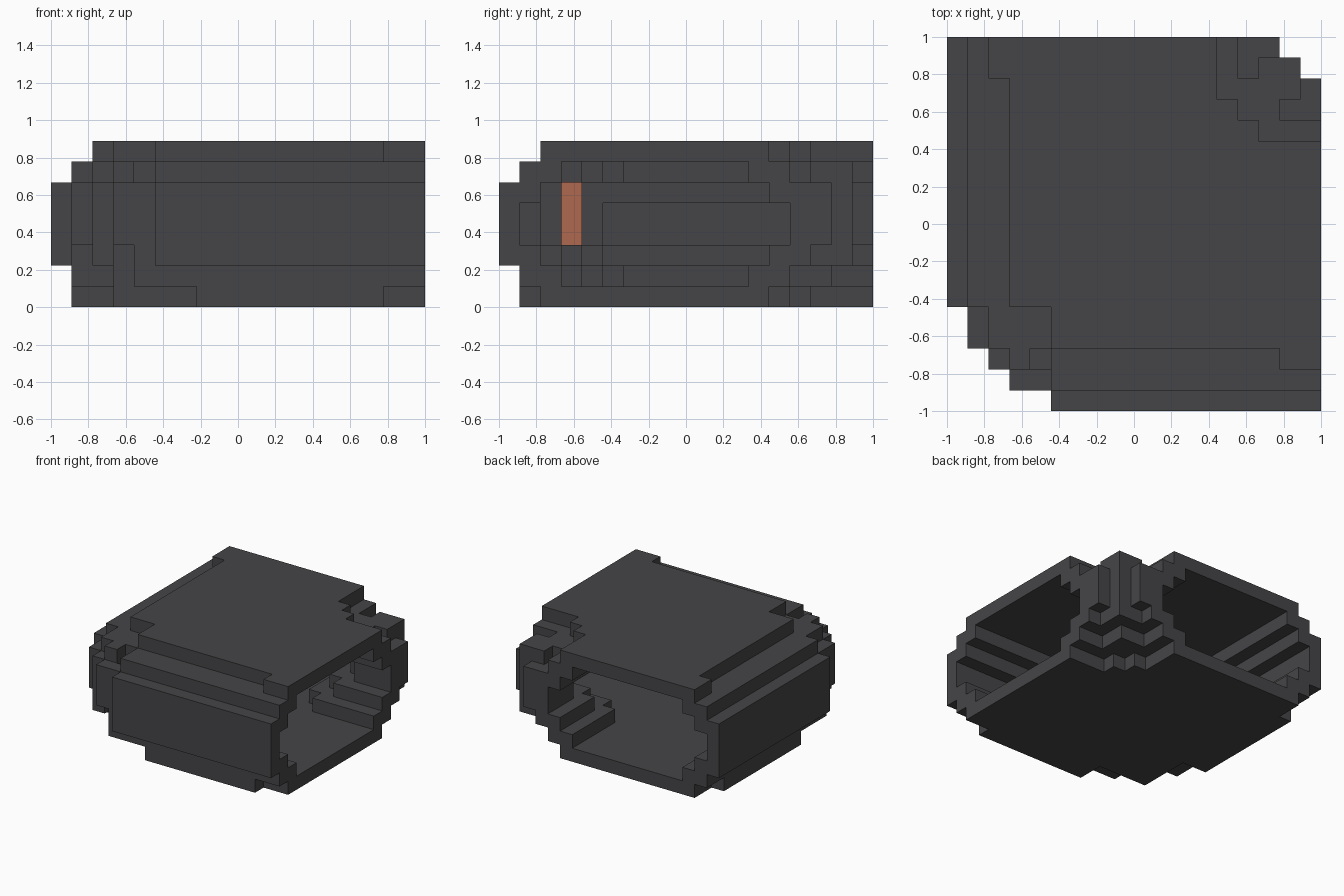
import bpy
import bmesh
from mathutils import Vector

cube = bpy.data.objects.get("Cube")
if cube:
    bpy.data.objects.remove(cube, do_unlink=True)

SIZE = 18          # blocks along the longest side
UNIT = 2 / SIZE    # edge of one block


def make_material(name, colour):
    mat = bpy.data.materials.new(name)
    mat.use_nodes = True
    mat.diffuse_color = colour
    mat.node_tree.nodes["Principled BSDF"].inputs["Base Color"].default_value = colour
    return mat


GREY = make_material("dark grey metal", (0.06, 0.06, 0.064, 1))
RUST = make_material("rust orange", (0.43, 0.14, 0.08, 1))


def beyond(i, j, steps):
    """Stepped outer corner of the bend, mirrored over the diagonal."""
    return any((i >= a and j >= b) or (i >= b and j >= a) for a, b in steps)


def within(i, j, steps):
    """Stepped inner corner of the bend, mirrored over the diagonal."""
    return any((i < a and j < b) or (i < b and j < a) for a, b in steps)


# Per layer: outer corner steps and inner corner steps of the casing
MIDDLE = ([(0, 5), (1, 3), (2, 2)], [(16, SIZE), (17, 17)])
SHELL = [
    ([(3, 3)], [(13, SIZE), (14, 15)]),
    ([(1, 4), (3, 3)], [(14, SIZE), (16, 16)]),
    ([(0, 5), (1, 4), (3, 3)], [(15, SIZE), (17, 17)]),
    MIDDLE, MIDDLE, MIDDLE,
    ([(1, 5), (2, 3)], [(14, SIZE), (16, 16)]),
    ([(3, 5)], [(13, SIZE), (14, 15)]),
]

# The same for the tunnel through it
NARROW = ([(3, 6), (4, 5)], [(12, SIZE), (13, 13)])
WIDE = ([(1, 5), (2, 4), (3, 3)], [(14, SIZE), (15, 15)])
TUNNEL = {
    1: NARROW,
    2: ([(2, 5), (3, 4)], [(13, SIZE), (14, 14)]),
    3: WIDE, 4: WIDE,
    5: ([(2, 4), (3, 3)], [(13, SIZE), (14, 14)]),
    6: NARROW,
}


def solid(i, j, k):
    if not (0 <= i < SIZE and 0 <= j < SIZE and 0 <= k < len(SHELL)):
        return False
    low, high = min(i, j), max(i, j)
    outer, inner = SHELL[k]
    filled = beyond(i, j, outer) and within(i, j, inner)
    # end flanges and the wide sole under the floor
    if k in (0, 7) and high >= 16 and low >= 2:
        filled = low < 13
    if k == 0 and low >= 1 and 7 <= high < 16 and low < 3:
        filled = True
    # small corner bumps and notches
    if k == 2 and (i, j) == (2, 2):
        filled = True
    if k == 6 and (i, j) == (4, 2):
        filled = False
    if k == 6 and low >= 15 and high < 17:
        filled = True
    if k in TUNNEL:
        outer, inner = TUNNEL[k]
        if beyond(i, j, outer) and within(i, j, inner):
            filled = False
    return filled


def is_rust(i, j, k):
    return (i, j) == (2, 3) and 3 <= k <= 5


def build_part(name, layers):
    """Skin the visible block faces of some layers and merge flat areas."""
    bm = bmesh.new()
    corners = {}

    def vert(p):
        key = tuple(round(c) for c in p)
        if key not in corners:
            x, y, z = key
            corners[key] = bm.verts.new((x * UNIT - 1, y * UNIT - 1, z * UNIT))
        return corners[key]

    for k in layers:
        for i in range(SIZE):
            for j in range(SIZE):
                if not solid(i, j, k):
                    continue
                centre = Vector((i + 0.5, j + 0.5, k + 0.5))
                for axis in range(3):
                    for sign in (-1, 1):
                        n = Vector((0, 0, 0))
                        n[axis] = sign
                        if solid(i + int(n.x), j + int(n.y), k + int(n.z)):
                            continue
                        u = Vector((0, 0, 0))
                        u[(axis + 1) % 3] = 0.5
                        v = n.cross(u)
                        mid = centre + n / 2
                        face = bm.faces.new([vert(mid - u - v), vert(mid + u - v),
                                             vert(mid + u + v), vert(mid - u + v)])
                        face.material_index = int(is_rust(i, j, k))
    bm.normal_update()
    bmesh.ops.dissolve_limit(bm, angle_limit=0.01, verts=bm.verts[:],
                             edges=bm.edges[:], delimit={'MATERIAL'})
    mesh = bpy.data.meshes.new(name)
    bm.to_mesh(mesh)
    bm.free()
    mesh.materials.append(GREY)
    mesh.materials.append(RUST)
    obj = bpy.data.objects.new(name, mesh)
    bpy.context.collection.objects.link(obj)
    return obj


# Floor plate, tunnel walls and roof plate
build_part("floor_plate", [0])
build_part("lower_walls", [1, 2])
build_part("middle_walls", [3, 4, 5])
build_part("upper_walls", [6])
build_part("roof_plate", [7])
